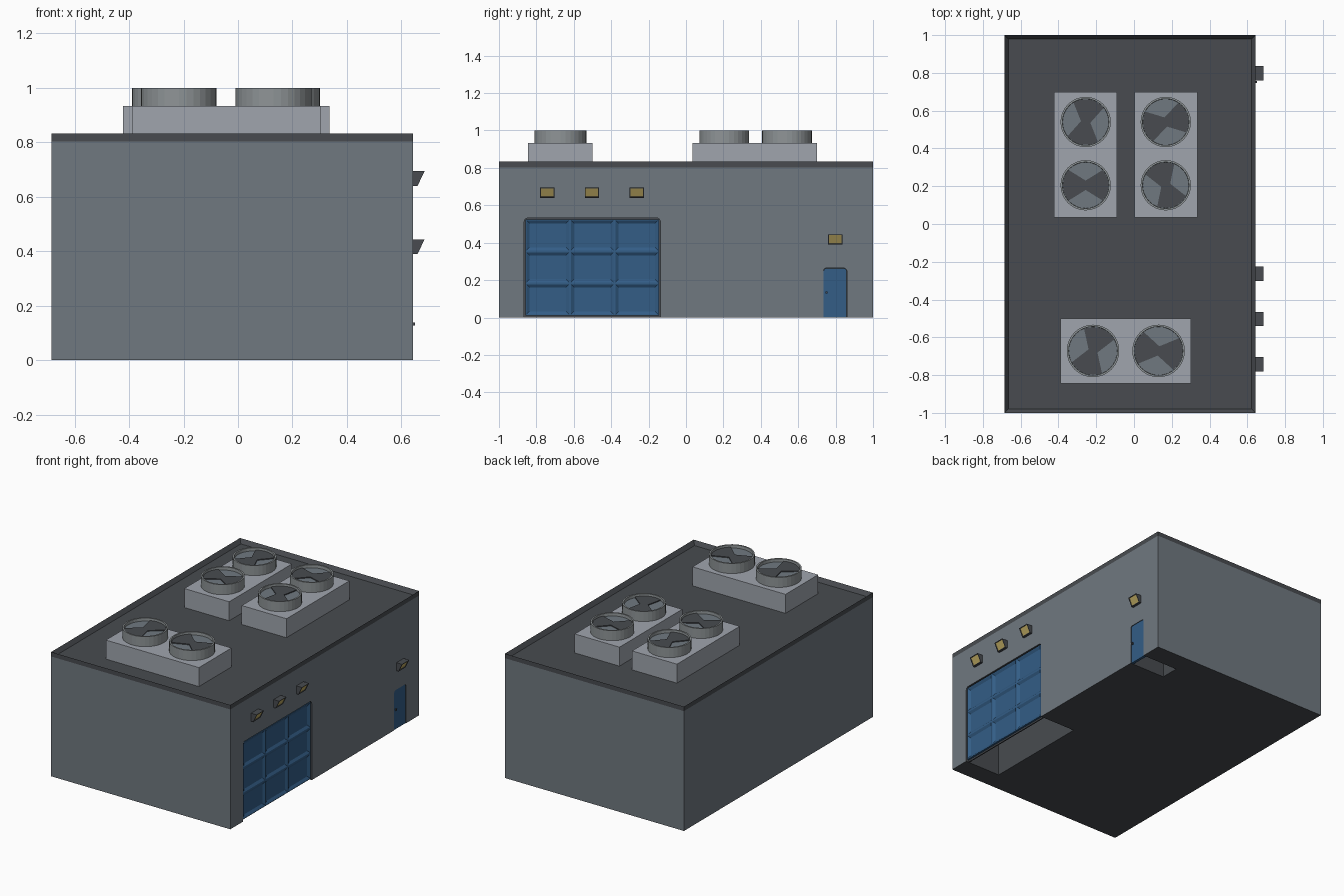
import bpy, bmesh, math
from mathutils import Vector, Matrix

if "Cube" in bpy.data.objects:
    bpy.data.objects.remove(bpy.data.objects["Cube"])


def mat(name, r, g, b):
    m = bpy.data.materials.new(name)
    m.diffuse_color = (r, g, b, 1)
    m.use_nodes = True
    m.node_tree.nodes["Principled BSDF"].inputs["Base Color"].default_value = m.diffuse_color
    return m


WALL = mat("wall grey", .162, .190, .216)
DARK = mat("dark roof grey", .065, .071, .080)
UNIT = mat("pale unit grey", .350, .375, .420)
DUCT = mat("duct grey", .275, .300, .310)
BLUE = mat("door blue", .033, .110, .240)
GOLD = mat("lamp yellow", .500, .390, .120)

X0, X1 = -.685, .643      # building walls in x
ROOF, TOP = .803, .833


def finish(name, bm, mats):
    bmesh.ops.recalc_face_normals(bm, faces=bm.faces)
    me = bpy.data.meshes.new(name)
    bm.to_mesh(me)
    bm.free()
    for m in mats:
        me.materials.append(m)
    ob = bpy.data.objects.new(name, me)
    bpy.context.collection.objects.link(ob)
    return ob


def box_bm(a, b):
    a, b = Vector(a), Vector(b)
    bm = bmesh.new()
    bmesh.ops.create_cube(bm, size=1)
    bmesh.ops.transform(bm, matrix=Matrix.LocRotScale((a + b) / 2, None, b - a), verts=bm.verts)
    bm.normal_update()
    return bm


def prism_bm(points, offset):
    bm = bmesh.new()
    face = bm.faces.new([bm.verts.new(p) for p in points])
    new = bmesh.ops.extrude_face_region(bm, geom=[face])["geom"]
    bmesh.ops.translate(bm, vec=offset, verts=[v for v in new if isinstance(v, bmesh.types.BMVert)])
    return bm


def door_bm(y0, y1, z0, z1, r, xa, xb):
    """Door-shaped slab with rounded top corners."""
    pts = [(xa, y0, z0), (xa, y1, z0)]
    for cy, start in ((y1 - r, 0), (y0 + r, 90)):
        for i in range(5):
            t = math.radians(start + i * 22.5)
            pts.append((xa, cy + r * math.cos(t), z1 - r + r * math.sin(t)))
    return prism_bm(pts, (xb - xa, 0, 0))


# Building body with dark floor and roof
bm = box_bm((X0, -1, 0), (X1, 1, ROOF))
for f in bm.faces:
    f.material_index = 1 if abs(f.normal.z) > .5 else 0
body = finish("building_body", bm, [WALL, DARK])

# Hollows behind both doors, open at the floor
for y0, y1, z1, r in ((-.865, -.137, .532, .02), (.735, .86, .264, .015)):
    bm = door_bm(y0, y1, -.05, z1, r, .378, X1 + .05)
    for f in bm.faces:
        f.material_index = 1
    cutter = finish("door_cutter", bm, [WALL, DARK])
    cutter.hide_render = True
    mod = body.modifiers.new("hollow", 'BOOLEAN')
    mod.operation, mod.solver, mod.object = 'DIFFERENCE', 'EXACT', cutter
    bpy.context.view_layer.objects.active = body
    bpy.ops.object.modifier_apply(modifier=mod.name)
    bpy.data.objects.remove(cutter)

# Parapet ring around the roof
bm = box_bm((X0, -1, ROOF), (X1, 1, TOP))
top = [f for f in bm.faces if f.normal.z > .5]
bmesh.ops.inset_region(bm, faces=top, thickness=.028)
bmesh.ops.translate(bm, vec=(0, 0, ROOF + .003 - TOP), verts=top[0].verts[:])
bmesh.ops.delete(bm, geom=[f for f in bm.faces if f.normal.z < -.5], context='FACES')
finish("parapet", bm, [DARK])

# Garage door: dark frame and 3 x 3 sunken blue panels
finish("garage_door_frame", door_bm(-.865, -.137, 0, .532, .02, .618, .626), [DARK])
bm = bmesh.new()
bmesh.ops.create_grid(bm, x_segments=3, y_segments=3, size=.5)
to_wall = Matrix(((0, 0, 1, .639), (.714, 0, 0, -.501), (0, .514, 0, .268), (0, 0, 0, 1)))
bmesh.ops.transform(bm, matrix=to_wall, verts=bm.verts)
bm.normal_update()
if bm.faces[:][0].normal.x < 0:
    bmesh.ops.reverse_faces(bm, faces=bm.faces[:])
bm.normal_update()
panels = bm.faces[:]
bmesh.ops.inset_individual(bm, faces=panels, thickness=.008)
bmesh.ops.inset_individual(bm, faces=panels, thickness=.022, depth=-.010)
rim = [e for e in bm.edges if e.is_boundary]
new = bmesh.ops.extrude_edge_only(bm, edges=rim)["geom"]
bmesh.ops.translate(bm, vec=(-.013, 0, 0), verts=[v for v in new if isinstance(v, bmesh.types.BMVert)])
finish("garage_door", bm, [BLUE])

# Side door and handle
finish("side_door", door_bm(.736, .859, 0, .263, .015, .622, .640), [BLUE])
finish("side_door_handle", box_bm((.638, .746, .128), (.650, .757, .139)), [DARK])

# Wall lamps: wedge housings with an inset glowing face
for i, (y, z) in enumerate(((-.742, .667), (-.503, .667), (-.263, .667), (.798, .417))):
    w = .038
    profile = [(X1 - .002, -.027), (.659, -.027), (.685, .027), (X1 - .002, .027)]
    bm = prism_bm([(px, y - w, z + pz) for px, pz in profile], (0, 2 * w, 0))
    bmesh.ops.recalc_face_normals(bm, faces=bm.faces)
    bm.normal_update()
    face = [f for f in bm.faces if f.normal.x > .5]
    bmesh.ops.inset_region(bm, faces=face, thickness=.006)
    bmesh.ops.inset_region(bm, faces=face, thickness=.001, depth=-.004)
    face[0].material_index = 1
    finish(f"wall_lamp_{i + 1}", bm, [DARK, GOLD])


# Fan: ducted ring with a disc and a two-lobed blade
def fan(x, y, r, angle):
    bm = bmesh.new()
    bmesh.ops.create_cone(bm, cap_ends=True, segments=32, radius1=r, radius2=r, depth=.069,
                          matrix=Matrix.Translation((x, y, .9655)))
    bm.normal_update()
    top = [f for f in bm.faces if f.normal.z > .5]
    bmesh.ops.inset_region(bm, faces=top, thickness=.010)
    bmesh.ops.inset_region(bm, faces=top, thickness=.001)
    bmesh.ops.translate(bm, vec=(0, 0, -.020), verts=top[0].verts[:])
    top[0].material_index = 1
    finish("fan_duct", bm, [DUCT, WALL])
    pts = []
    for side in (0, 180):
        arc = [(r - .013, side - 42 + 12 * k) for k in range(8)]
        for rad, deg in arc + [(.025, side + 90)]:
            t = math.radians(deg + angle)
            pts.append((x + rad * math.cos(t), y + rad * math.sin(t), .981))
    finish("fan_blades", prism_bm(pts, (0, 0, .006)), [DARK])


# Roof units, each with two fans
units = [((-.423, .035), (-.090, .700), .133, [(-.256, .540, 80), (-.256, .205, 0)]),
         ((.003, .035), (.335, .700), .133, [(.168, .540, 15), (.168, .205, 110)]),
         ((-.388, -.845), (.302, -.500), .139, [(-.217, -.672, 70), (.130, -.672, -10)])]
for i, (a, b, r, fans) in enumerate(units):
    finish(f"roof_unit_{i + 1}", box_bm((*a, ROOF), (*b, .933)), [UNIT])
    for x, y, angle in fans:
        fan(x, y, r, angle)
